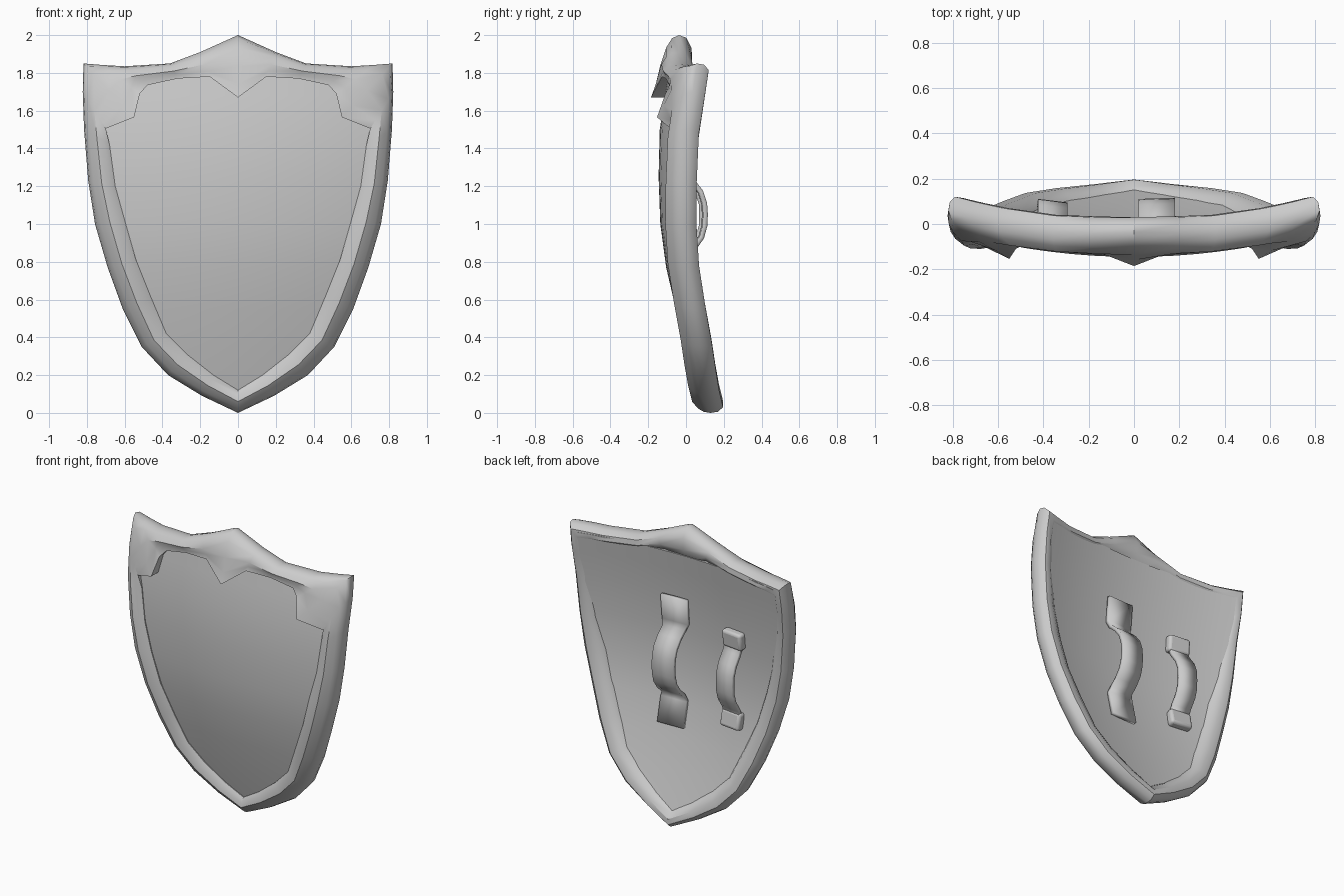
import bpy, bmesh, math
from mathutils import Vector

if "Cube" in bpy.data.objects:
    bpy.data.objects.remove(bpy.data.objects["Cube"])


def lerp_table(table, t):
    if t <= table[0][0]:
        return table[0][1]
    for (a, va), (b, vb) in zip(table, table[1:]):
        if t <= b:
            return va + (vb - va) * (t - a) / (b - a)
    return table[-1][1]


# Curved mid-surface of the shield: bowed along z and across x
BOW = [(0, .125), (.3, .036), (.55, -.03), (.8, -.088), (1.05, -.118), (1.3, -.122),
       (1.5, -.115), (1.85, -.06), (2, -.042)]
# Offset of the panel's back skin from the mid-surface
BACK = [(0, .06), (.5, .05), (1.0, .052), (1.5, .085), (1.8, .085)]


def mid(x, z):
    return lerp_table(BOW, z) + .17 * x * x


def back(x, z):
    return mid(x, z) + lerp_table(BACK, z)


def grid_object(name, rows, wrap_rows=False, wrap_cols=False, angle=40):
    bm = bmesh.new()
    vs = [[bm.verts.new(p) for p in r] for r in rows]
    n, m = len(vs), len(vs[0])
    for i in range(n if wrap_rows else n - 1):
        for j in range(m if wrap_cols else m - 1):
            k, l = (i + 1) % n, (j + 1) % m
            bm.faces.new((vs[i][j], vs[k][j], vs[k][l], vs[i][l]))
    bmesh.ops.remove_doubles(bm, verts=bm.verts, dist=1e-5)
    bmesh.ops.recalc_face_normals(bm, faces=bm.faces)
    me = bpy.data.meshes.new(name)
    bm.to_mesh(me)
    bm.free()
    ob = bpy.data.objects.new(name, me)
    bpy.context.collection.objects.link(ob)
    bpy.ops.object.select_all(action='DESELECT')
    ob.select_set(True)
    bpy.context.view_layer.objects.active = ob
    bpy.ops.object.shade_smooth_by_angle(angle=math.radians(angle))
    return ob


# Rim stations of the upper half: outer edge, front inner edge, front lip height, back inner edge
TOP = [((0, 2.0), (0, 1.67), .097, (0, 1.72)),
       ((.2, 1.91), (.15, 1.78), .06, (.15, 1.785)),
       ((.36, 1.85), (.32, 1.77), .05, (.33, 1.74)),
       ((.6, 1.835), (.48, 1.735), .05, (.52, 1.72)),
       ((.72, 1.842), (.52, 1.69), .07, (.62, 1.72)),
       ((.818, 1.85), (.55, 1.565), .1, (.70, 1.71)),
       ((.822, 1.7), (.70, 1.505), .05, (.705, 1.6))]
# Plain lower stations: outer edge, inner edge (same on both faces)
LOW = [((.815, 1.5), (.68, 1.42)), ((.793, 1.23), (.65, 1.2)), ((.757, 1.0), (.60, 1.02)),
       ((.69, .77), (.54, .81)), ((.61, .55), (.46, .61)), ((.51, .35), (.38, .42)),
       ((.37, .2), (.27, .31)), ((.19, .09), (.13, .2)), ((0, 0), (0, .12))]
half = TOP + [(o, f, .03, f) for o, f in LOW]


def rim_section(o, f, lip, b):
    o, f, b = Vector(o), Vector(f), Vector(b)
    pts = [(f, 0, .0), (f, 0, -lip), (f, .22, -max(.058, lip * .85)), (f, .5, -.075),
           (f, .8, -.055), (f, .95, -.03), (o, 1, .005), (b, .95, .045), (b, .75, .08),
           (b, .45, .09), (b, .15, .07), (b, 0, .035)]
    ring = []
    for inner, w, dy in pts:
        p = inner.lerp(o, w)
        ring.append((p.x, mid(p.x, p.y) + dy, p.y))
    return ring


right = [rim_section(*s) for s in half]
left = [[(-x, y, z) for x, y, z in r] for r in right[-2:0:-1]]
grid_object("rim", right + left, True, True)

# Body panel, front and back skins tucked under the rim
width = sorted((o[1], o[0] - .07) for o, f in LOW[:-1])
width = [(.06, .02)] + width + [(1.8, .745)]
zs = [.06, .12, .2, .35, .55, .77, 1.0, 1.25, 1.5, 1.68, 1.8]


def panel_row(z, y_of):
    w = lerp_table(width, z)
    return [(w * u / 8, y_of(w * u / 8, z), z) for u in range(-8, 9)]


front_skin = [panel_row(z, lambda x, z: mid(x, z) - .024) for z in zs]
back_skin = [panel_row(z, back) for z in reversed(zs)]
grid_object("body_panel", front_skin + back_skin, wrap_rows=True, angle=50)


# Carrying straps following the back of the panel: profile of height offset, lift, width
def strap(name, cx, profile):
    prof = profile + [(-z, h, w) for z, h, w in profile[-2::-1]]
    rows = [[(x, back(x, 1.05 + z) + h, 1.05 + z) for x in (cx - w / 2, cx + w / 2)]
            for z, h, w in prof]
    ob = grid_object(name, rows, angle=50)
    m = ob.modifiers.new("thickness", 'SOLIDIFY')
    m.thickness, m.offset = .026, 0
    return ob


strap("arm_strap", .1,
      [(.43, .012, .19), (.26, .012, .19), (.22, .03, .16), (.175, .085, .16),
       (.12, .13, .16), (.06, .153, .16), (0, .16, .16)])
strap("hand_grip", -.36,
      [(.31, .02, .13), (.23, .025, .13), (.185, .05, .13), (.12, .1, .13),
       (.06, .125, .13), (0, .13, .13)])

# Rounded pads at both ends of the hand grip
for side in (-1, 1):
    x, z = -.36, 1.05 + side * .27
    slope = (back(x, z + .03) - back(x, z - .03)) / .06
    bpy.ops.mesh.primitive_cube_add(size=1, location=(x, back(x, z) + .022, z),
                                    rotation=(-math.atan(slope), 0, math.atan(.34 * x)))
    pad = bpy.context.object
    pad.name = "grip_pad"
    pad.scale = (.155, .06, .115)
    bpy.ops.object.transform_apply(location=False, rotation=False, scale=True)
    bev = pad.modifiers.new("round", 'BEVEL')
    bev.width, bev.segments = .018, 3
    bpy.ops.object.shade_smooth_by_angle(angle=math.radians(40))
